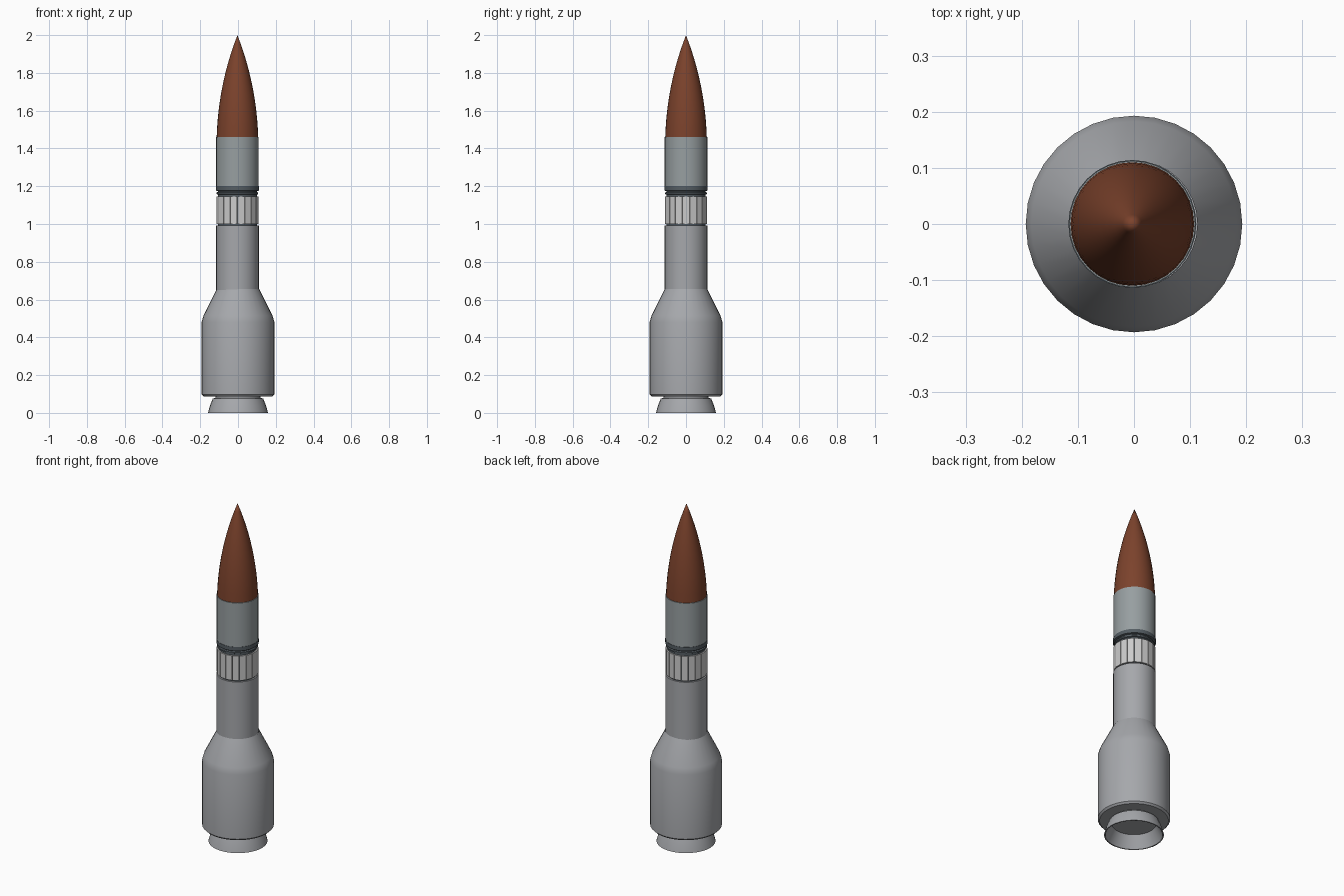
import bpy, math

if "Cube" in bpy.data.objects:
    bpy.data.objects.remove(bpy.data.objects["Cube"])

SIDES = 32
OX = -0.003   # upper stages sit very slightly off the booster axis


def material(name, rgb):
    m = bpy.data.materials.new(name)
    m.diffuse_color = (*rgb, 1)
    m.use_nodes = True
    m.node_tree.nodes["Principled BSDF"].inputs["Base Color"].default_value = m.diffuse_color
    return m


def finish(name, verts, faces, mat, x, smooth):
    me = bpy.data.meshes.new(name)
    me.from_pydata(verts, [], faces)
    ob = bpy.data.objects.new(name, me)
    bpy.context.collection.objects.link(ob)
    ob.location.x = x
    if mat:
        me.materials.append(mat)
    if smooth:
        bpy.ops.object.select_all(action='DESELECT')
        ob.select_set(True)
        bpy.context.view_layer.objects.active = ob
        bpy.ops.object.shade_smooth_by_angle(angle=math.radians(30))
    return ob


def lathe(name, profile, mat=None, x=0.0, n=SIDES):
    """Revolve (radius, z) points about z; radius 0 becomes a pole."""
    verts, rings, faces = [], [], []
    for r, z in profile:
        count = 1 if r == 0 else n
        rings.append([len(verts) + i % count for i in range(n)])
        verts += [(r * math.cos(2 * math.pi * i / n), r * math.sin(2 * math.pi * i / n), z)
                  for i in range(count)]
    for a, b in zip(rings, rings[1:]):
        for i in range(n):
            j = (i + 1) % n
            faces.append(list(dict.fromkeys((a[i], a[j], b[j], b[i]))))
    return finish(name, verts, faces, mat, x, True)


rust = material("rust_nose", (0.2, 0.055, 0.025))
slate = material("slate", (0.31, 0.345, 0.355))
dark = material("dark_slate", (0.09, 0.11, 0.125))
light = material("light_panel", (0.75, 0.75, 0.74))
grey = material("body_grey", (0.38, 0.39, 0.41))

# Hollow engine nozzle
lathe("engine_nozzle", [(0, 0.07), (0.118, 0.07), (0.153, 0), (0.159, 0),
                        (0.148, 0.04), (0.134, 0.075), (0.12, 0.08), (0.115, 0.095)], grey)

# Booster: base, wide tank, curved shoulder and neck
lathe("booster_body", [(0, 0.088), (0.183, 0.088), (0.193, 0.098), (0.193, 0.48),
                       (0.183, 0.515), (0.113, 0.655)], grey)
lathe("booster_neck", [(0.113, 0.65), (0.113, 0.992), (0, 0.992)], grey, OX)

# Interstage: dark core wrapped by light panels
lathe("interstage_core", [(0.104, 0.985), (0.104, 1.15)], dark, OX)
PANELS = 18
verts, faces = [], []
for k in range(PANELS):
    base = len(verts)
    for r, z in ((0.1125, 1.0), (0.1125, 1.145), (0.103, 1.145), (0.103, 1.0)):
        for s in (-1, 1):
            a = 2 * math.pi * (k + 0.46 * s) / PANELS
            verts.append((r * math.cos(a), r * math.sin(a), z))
    for q in ((0, 1, 3, 2), (2, 3, 5, 4), (4, 5, 7, 6), (6, 7, 1, 0), (0, 2, 4, 6), (1, 7, 5, 3)):
        faces.append([base + i for i in q])
finish("interstage_panels", verts, faces, light, OX, False)

# Grooved coupling ring
lathe("coupling_ring", [(0, 1.143), (0.104, 1.143), (0.104, 1.155), (0.11, 1.158), (0.11, 1.166),
                        (0.104, 1.17), (0.104, 1.174), (0.114, 1.177), (0.114, 1.2),
                        (0.108, 1.2)], dark, OX)

# Upper stage
lathe("upper_stage", [(0, 1.195), (0.1125, 1.195), (0.1125, 1.46), (0, 1.46)], slate, OX)

# Ogive nose cone
R, Z0, H = 0.11, 1.461, 0.539
rho = (R * R + H * H) / (2 * R)
nose = [(0, Z0)]
for i in range(12):
    h = H * i / 12
    ogive = math.sqrt(rho * rho - h * h) + R - rho
    nose.append((0.85 * ogive + 0.15 * R * (1 - h / H), Z0 + h))
lathe("nose_cone", nose + [(0, Z0 + H)], rust, OX)
